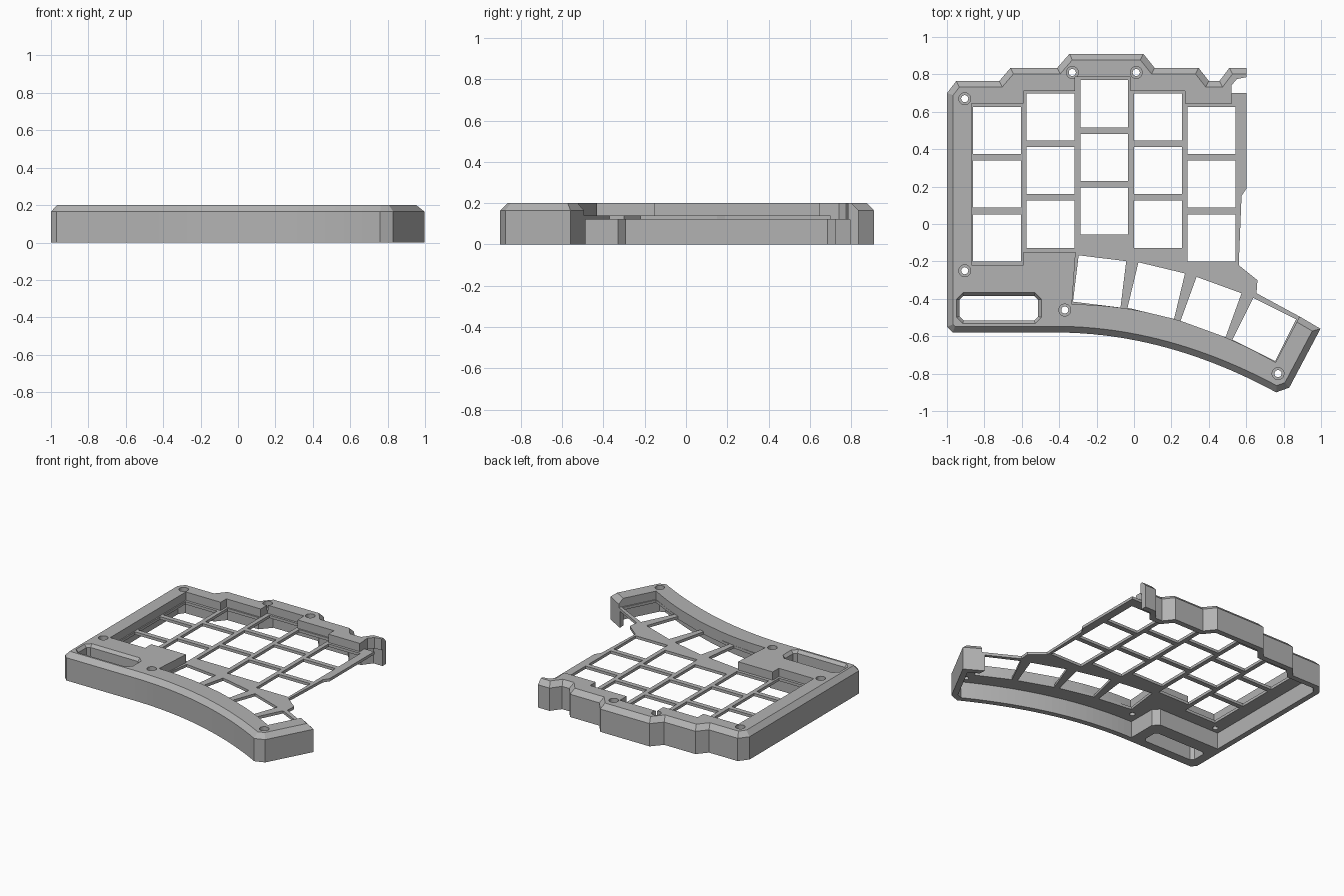
import bpy, bmesh, math
from mathutils import Vector, Matrix

if "Cube" in bpy.data.objects:
    bpy.data.objects.remove(bpy.data.objects["Cube"])

mat = bpy.data.materials.new("plain_grey")
mat.use_nodes = True
grey = (0.45, 0.45, 0.45, 1)
mat.diffuse_color = grey
mat.node_tree.nodes["Principled BSDF"].inputs["Base Color"].default_value = grey


def loft(bm, rings):
    """Solid through stacked outlines, each given as (points, z)."""
    rows = [[bm.verts.new((x, y, z)) for x, y in pts] for pts, z in rings]
    bm.faces.new(rows[0])
    bm.faces.new(rows[-1])
    for a, b in zip(rows, rows[1:]):
        for i in range(len(a)):
            j = (i + 1) % len(a)
            bm.faces.new((a[i], a[j], b[j], b[i]))


def make(name, *solids):
    bm = bmesh.new()
    for rings in solids:
        loft(bm, rings)
    bmesh.ops.recalc_face_normals(bm, faces=bm.faces)
    mesh = bpy.data.meshes.new(name)
    bm.to_mesh(mesh)
    bm.free()
    obj = bpy.data.objects.new(name, mesh)
    bpy.context.collection.objects.link(obj)
    return obj


def cut(obj, cutter):
    cutter.hide_render = True
    mod = obj.modifiers.new("cut", "BOOLEAN")
    mod.operation, mod.solver, mod.object = "DIFFERENCE", "EXACT", cutter
    graph = bpy.context.evaluated_depsgraph_get()
    mesh = bpy.data.meshes.new_from_object(obj.evaluated_get(graph))
    obj.modifiers.clear()
    obj.data = mesh
    bpy.data.objects.remove(cutter)


def inset(path, d):
    """Mitred offset of an open clockwise path towards its inside."""
    p = [Vector(q) for q in path]
    norms = []
    for a, b in zip(p, p[1:]):
        e = (b - a).normalized()
        norms.append(Vector((e.y, -e.x)))
    out = []
    for i, q in enumerate(p):
        n0, n1 = norms[max(i - 1, 0)], norms[min(i, len(norms) - 1)]
        out.append(tuple(q + (n0 + n1) * d / (1 + n0.dot(n1))))
    return out


def sweep(x0, y0, x1, y1, n=24):
    """Curved front edge, level at the x0 end, listed from x1 to x0."""
    ts = [1 - i / n for i in range(n + 1)]
    return [(x0 + (x1 - x0) * t, y0 + (y1 - y0) * t * t) for t in ts]


def rect(cx, cy, w, h, angle=0.0, chamfer=0.0):
    c = chamfer
    a, b = w / 2, h / 2
    if c:
        pts = [(-a + c, -b), (a - c, -b), (a, -b + c), (a, b - c),
               (a - c, b), (-a + c, b), (-a, b - c), (-a, -b + c)]
    else:
        pts = [(-a, -b), (a, -b), (a, b), (-a, b)]
    rot = Matrix.Rotation(math.radians(angle), 2)
    return [tuple(rot @ Vector(q) + Vector((cx, cy))) for q in pts]


def circle(cx, cy, r, n=20):
    return [(cx + r * math.cos(i * math.tau / n), cy + r * math.sin(i * math.tau / n)) for i in range(n)]


# Walled outline, clockwise from the thumb end to the rear hook
thumb_end = [(0.895, -0.5), (0.997, -0.56), (0.83, -0.875)]
front = sweep(-0.42, -0.58, 0.76, -0.9)
corner = [(-0.97, -0.58), (-1, -0.55)]
back = [(-1, 0.7), (-0.95, 0.765), (-0.72, 0.765), (-0.66, 0.835), (-0.41, 0.835),
        (-0.345, 0.91), (0.05, 0.91), (0.11, 0.835), (0.345, 0.835), (0.4, 0.765),
        (0.457, 0.765), (0.51, 0.835), (0.602, 0.835)]
walled = thumb_end + front + corner + back
# Open side of the plate
open_side = [(0.602, 0.785), (0.55, 0.775), (0.52, 0.74), (0.52, 0.7), (0.602, 0.7),
             (0.602, 0.19), (0.575, 0.15), (0.56, -0.22), (0.66, -0.3), (0.655, -0.37)]

# Case body with chamfered top edge
outline = walled + open_side
case = make("keyboard_case", [(outline, 0), (outline, 0.165),
                              (inset(walled, 0.033) + open_side, 0.2)])

# Underside cavity, stepping round the solid corner block
inner = inset(walled, 0.04)
k = len(thumb_end + front)
block = [(-0.43, -0.54), (-0.43, -0.33), (-0.47, -0.29), (-0.96, -0.29)]
cavity = inner[:k] + block + inner[k + 2:-1] + [(0.75, 0.79), (0.85, -0.3)]
cut(case, make("cavity_cutter", [(cavity, -0.1), (cavity, 0.12)]))

# Sunken key field, stepped along the back
recess = [(-0.87, 0.645), (-0.59, 0.645), (-0.59, 0.71), (-0.315, 0.71), (-0.315, 0.785),
          (-0.02, 0.785), (-0.02, 0.71), (0.272, 0.71), (0.272, 0.645), (0.524, 0.645),
          (0.524, 0.72), (0.8, 0.72), (0.93, -0.41)]
recess += sweep(-0.332, -0.43, 0.757, -0.74)
recess += [(-0.312, -0.15), (-0.59, -0.15), (-0.59, -0.22), (-0.87, -0.22)]
cut(case, make("recess_cutter", [(recess, 0.14), (recess, 0.3)]))

# Key openings: five staggered columns and a fanned thumb row
keys = []
for col, top in enumerate((0.5, 0.573, 0.643, 0.573, 0.5)):
    keys += [rect(-0.733 + 0.287 * col, top - 0.287 * row, 0.256, 0.252) for row in range(3)]
for x, y, angle in ((-0.184, -0.307, -7), (0.119, -0.356, -13.5),
                    (0.412, -0.444, -20), (0.696, -0.564, -26.5)):
    keys.append(rect(x, y, 0.256, 0.25, angle))
cut(case, make("key_cutter", *[[(q, -0.1), (q, 0.3)] for q in keys]))

# Screw holes with counterbores, and the chamfered corner slot
holes = []
for x, y in ((-0.905, 0.67), (-0.905, -0.25), (-0.37, -0.46),
             (0.77, -0.8), (-0.33, 0.81), (0.012, 0.81)):
    thin, wide = circle(x, y, 0.019), circle(x, y, 0.032)
    holes.append([(thin, -0.1), (thin, 0.16), (wide, 0.16), (wide, 0.3)])
small, large = rect(-0.722, -0.45, 0.42, 0.13, 0, 0.02), rect(-0.722, -0.45, 0.455, 0.166, 0, 0.035)
holes.append([(small, -0.1), (small, 0.18), (large, 0.2), (large, 0.3)])
cut(case, make("hole_cutter", *holes))

case.data.materials.clear()
case.data.materials.append(mat)
